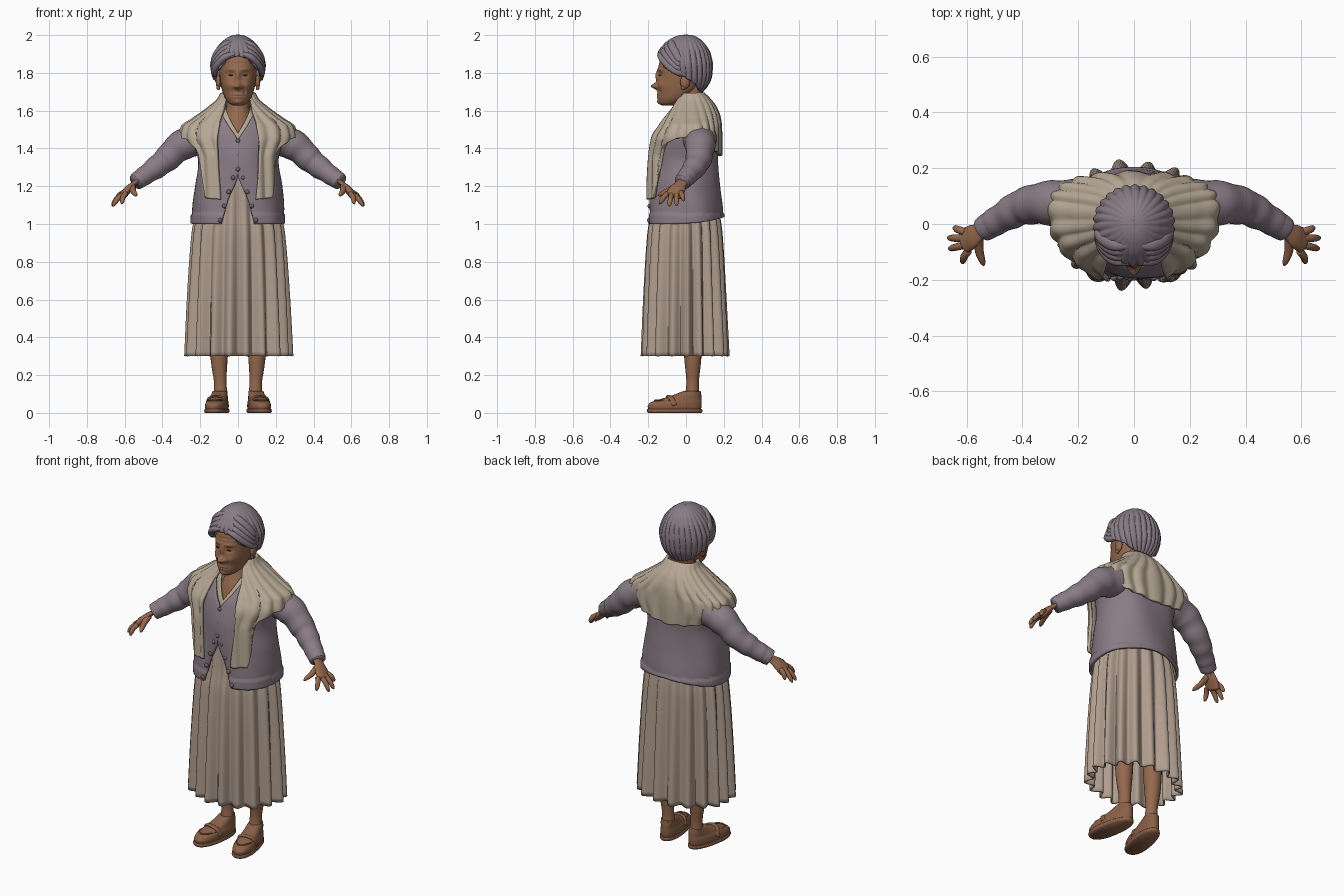
import bpy, bmesh
from math import sin, cos, pi, asin, exp, copysign
from mathutils import Vector, Matrix

if "Cube" in bpy.data.objects:
    bpy.data.objects.remove(bpy.data.objects["Cube"], do_unlink=True)


def material(name, rgb):
    m = bpy.data.materials.new(name)
    m.use_nodes = True
    m.diffuse_color = (*rgb, 1)
    m.node_tree.nodes["Principled BSDF"].inputs["Base Color"].default_value = (*rgb, 1)
    return m


SKIN = material("warm skin", (.30, .14, .075))
HAIR = material("lilac grey hair", (.25, .20, .235))
WOOL = material("mauve wool", (.255, .20, .235))
CREAM = material("cream knit", (.47, .39, .30))
LINEN = material("beige linen", (.43, .335, .27))
LEATHER = material("brown leather", (.25, .115, .062))
DARK = material("dark brown", (.06, .035, .025))
BUTTON = material("button grey", (.16, .125, .15))


def interp(t, table):
    """Monotone smooth interpolation of rows (key, values...)."""
    if t <= table[0][0]:
        return table[0][1:]
    if t >= table[-1][0]:
        return table[-1][1:]
    i = max(k for k in range(len(table) - 1) if table[k][0] <= t)
    h = table[i + 1][0] - table[i][0]
    f = (t - table[i][0]) / h

    def slope(k, c):
        if k < 0 or k > len(table) - 2:
            k = min(max(k, 0), len(table) - 2)
        return (table[k + 1][c] - table[k][c]) / (table[k + 1][0] - table[k][0])

    def tangent(k, c):
        p, q = slope(k - 1, c), slope(k, c)
        return 2 * p * q / (p + q) if p * q > 0 else 0

    out = []
    for c in range(1, len(table[0])):
        a, b = table[i][c], table[i + 1][c]
        out.append(a + (b - a) * f * f * (3 - 2 * f)
                   + h * f * (1 - f) * (tangent(i, c) * (1 - f) - tangent(i + 1, c) * f))
    return out


def finish(bm, name, mat, thick=0):
    bmesh.ops.remove_doubles(bm, verts=bm.verts, dist=1e-5)
    bmesh.ops.recalc_face_normals(bm, faces=bm.faces)
    me = bpy.data.meshes.new(name)
    bm.to_mesh(me)
    bm.free()
    me.materials.append(mat)
    me.shade_smooth()
    ob = bpy.data.objects.new(name, me)
    bpy.context.collection.objects.link(ob)
    if thick:
        s = ob.modifiers.new("thickness", "SOLIDIFY")
        s.thickness, s.offset = thick, 0
    return ob


def skin_grid(bm, grid, caps=False):
    for r, s in zip(grid, grid[1:]):
        for j in range(len(r) - 1):
            bm.faces.new((r[j], r[j + 1], s[j + 1], s[j]))
    if caps:
        for r in (grid[0], grid[-1]):
            bm.faces.new(r[:-1])


def sheet(name, mat, rings, low, gap=((0, 0), (3, 0)), fold=None, cols=96, rows=40,
          thick=0, power=1, n=2.0, caps=False, shape=None):
    """Wrapped surface. rings: z, half width, front y, back y, mid y.
    low: bottom height by distance from the front (0) to the back (1)."""
    bm, grid, top = bmesh.new(), [], rings[-1][0]
    for i in range(rows + 1):
        row = []
        for j in range(cols + 1):
            u = j / cols
            z = top - (top - interp(min(u, 1 - u) * 2, low)[0]) * (i / rows) ** power
            a, yf, yb, yc = interp(z, rings)
            s = asin(min(1, interp(z, gap)[0] / a) ** (n / 2)) if a > 0 else 0
            p = s + u * 2 * (pi - s)
            o = fold(p, z) if fold else 0
            sx = copysign(abs(sin(p)) ** (2 / n), sin(p))
            sy = copysign(abs(cos(p)) ** (2 / n), -cos(p))
            co = Vector((sx * (a + o), yc + sy * ((yb - yc if sy > 0 else yc - yf) + o), z))
            row.append(bm.verts.new(shape(co) if shape else co))
        grid.append(row)
    skin_grid(bm, grid)
    if caps:
        for r in (grid[0], grid[-1]):
            bm.faces.new(r[:-1])
    return finish(bm, name, mat, thick)


def tube(name, mat, pts, side=1, flat=1.0, steps=24, segs=20, ripple=0, tip=False):
    """Round limb through points (x, y, z, radius), mirrored by side."""
    table = [(k, *p) for k, p in enumerate(pts)]
    end = len(pts) - 1
    bm, grid = bmesh.new(), []
    for i in range(steps + 1):
        f = i / steps
        t = f * end
        x, y, z, r = interp(t, table)
        e = .02
        d = (Vector(interp(min(t + e, end), table)[:3]) - Vector(interp(max(t - e, 0), table)[:3])).normalized()
        w = (Vector((0, 1, 0)) - d * d.y).normalized()
        v = d.cross(w)
        r *= (1 - .98 * f ** 8) ** .5 if tip else 1
        r += ripple * sin(f * 30)
        ring = [Vector((x, y, z)) + w * r * cos(q) + v * r * flat * sin(q)
                for q in (2 * pi * k / segs for k in range(segs))]
        ring = [bm.verts.new((c.x * side, c.y, c.z)) for c in ring]
        grid.append(ring + ring[:1])
    skin_grid(bm, grid, caps=True)
    return finish(bm, name, mat)


def ball(name, mat, loc, size, segs=16):
    bm = bmesh.new()
    bmesh.ops.create_uvsphere(bm, u_segments=segs, v_segments=segs // 2, radius=1,
                              matrix=Matrix.Translation(loc) @ Matrix.Diagonal((*size, 1)))
    return finish(bm, name, mat)


def flat_low(z):
    return ((0, z), (1, z))


# Pleated skirt, deepest folds at the hem
def pleats(p, z):
    t = min(1, max(0, (1.3 - z)))
    return -.022 * t ** .6 * cos(18 * p + .5 * sin(3 * p)) + .005 * t * cos(7 * p + 1)


sheet("skirt", LINEN, [(.3, .263, -.212, .206, 0), (.6, .252, -.205, .195, 0), (.95, .232, -.19, .18, 0),
                       (1.08, .21, -.17, .165, 0), (1.3, .19, -.155, .15, 0)],
      flat_low(.3), fold=pleats, cols=288, rows=40, thick=.008)

# Blouse with its open collar, then the cardigan over it
sheet("blouse", CREAM, [(1.2, .19, -.165, .15, 0), (1.45, .2, -.147, .15, .02), (1.55, .17, -.105, .14, .03),
                        (1.62, .085, -.065, .1, .03)],
      flat_low(1.26), gap=((1.48, 0), (1.54, .035), (1.62, .07)), thick=.008)


def knit(p, z):
    return .004 * cos(5 * p + 9 * z) + (.006 if z < 1.05 else 0)


sheet("cardigan", WOOL, [(1, .237, -.192, .19, 0), (1.08, .236, -.19, .185, 0), (1.2, .224, -.188, .172, 0),
                         (1.33, .205, -.184, .165, .02), (1.47, .235, -.155, .165, .05),
                         (1.55, .19, -.11, .15, .04), (1.62, .1, -.07, .12, .03)],
      ((0, 1), (.3, 1.0), (1, 1.04)), gap=((1, .085), (1.12, .055), (1.27, 0), (1.43, 0), (1.52, .05), (1.6, .095)),
      fold=knit, cols=128, rows=64, thick=.014, n=2.3)


# Shawl: short over the back and shoulders, two long front panels
def drape(p, z):
    return .006 * cos(20 * p + 4 * z) * min(1, (1.7 - z) * 6)


sheet("shawl", CREAM, [(1.12, .245, -.208, .18, 0), (1.35, .25, -.202, .177, .02), (1.4, .27, -.193, .178, .04),
                       (1.46, .3, -.178, .178, .06), (1.51, .29, -.145, .176, .06), (1.555, .23, -.115, .172, .05),
                       (1.61, .155, -.08, .155, .04), (1.66, .1, -.045, .12, .035), (1.69, .085, -.02, .09, .03)],
      ((0, 1.13), (.14, 1.14), (.19, 1.4), (.3, 1.45), (.55, 1.47), (.75, 1.39), (1, 1.36)),
      gap=((1.13, .095), (1.4, .11), (1.55, .09), (1.66, .06)),
      fold=drape, cols=200, rows=60, thick=.018, n=2.4)

for k in range(3):
    ball("button", BUTTON, (0, -.195 + .011 * k, 1.29 + .075 * k), (.012, .008, .012))
for side in (1, -1):
    for k in range(4):
        ball("hem_button", BUTTON, (side * (.095 - .023 * k), -.196 + .002 * k, 1.02 + .075 * k), (.012, .01, .012))

# Neck and head
sheet("neck", SKIN, [(1.45, .12, -.125, .1, 0), (1.55, .085, -.09, .1, .02), (1.64, .06, -.048, .09, .03),
                     (1.74, .06, -.03, .09, .03)], flat_low(1.45))

# Face relief: |x|, z, spread x, spread z, push
RELIEF = [(0, 1.785, .013, .03, .014), (0, 1.73, .015, .017, .036), (.018, 1.727, .009, .009, .012),
          (.052, 1.735, .024, .022, .01), (.038, 1.79, .02, .013, -.013), (.038, 1.79, .014, .007, .008),
          (.036, 1.818, .026, .009, .006), (0, 1.677, .026, .013, .009), (0, 1.678, .03, .003, -.009),
          (0, 1.645, .02, .014, .011), (.036, 1.703, .005, .018, -.006), (0, 1.852, .05, .003, -.003)]


def face(co):
    if co.y < -.02:
        for x, z, sx, sz, push in RELIEF:
            co.y -= push * exp(-((abs(co.x) - x) / sx) ** 2 - ((co.z - z) / sz) ** 2)
    return co


sheet("head", SKIN, [(1.627, .025, -.125, -.07, -.1), (1.64, .048, -.14, -.03, -.08), (1.67, .07, -.147, .01, -.05),
                     (1.72, .087, -.15, .06, -.02), (1.8, .098, -.148, .09, -.01), (1.87, .1, -.138, .1, 0),
                     (1.95, .06, -.07, .06, 0)],
      flat_low(1.627), cols=144, rows=90, shape=face, caps=True, n=2.2)

# Swept back hair with rolled waves over the temples
sheet("hair", HAIR, [(1.7, .06, -.03, .08, .02), (1.73, .1, -.06, .105, .01), (1.78, .128, -.115, .128, 0),
                     (1.84, .138, -.145, .133, 0), (1.9, .122, -.142, .122, 0), (1.95, .09, -.11, .095, 0),
                     (1.98, .055, -.07, .062, 0), (1.994, .025, -.03, .03, 0), (1.997, 0, 0, 0, 0)],
      ((0, 1.89), (.12, 1.875), (.25, 1.82), (.45, 1.785), (.6, 1.75), (.75, 1.71), (1, 1.7)),
      fold=lambda p, z: .004 * cos(26 * p + 14 * z) * min(1, (2 - z) * 9), cols=208, rows=60,
      thick=.012, power=2)

for side in (1, -1):
    for k in range(4):
        h = .022 * k
        tube("hair_wave", HAIR, [(.005, -.135 + h * .9, 1.905 + h, .012), (.065, -.128 + h * .8, 1.885 + h, .022),
                                 (.112, -.085 + h * .5, 1.835 + h, .023), (.127, -.03, 1.8 + h, .02),
                                 (.112, .03, 1.785 + h, .008)], side, flat=.8, tip=True)
    ball("ear", SKIN, (side * .104, -.005, 1.752), (.014, .026, .036))
    ball("earlobe", SKIN, (side * .104, -.015, 1.722), (.01, .012, .014))
    ball("eye", DARK, (side * .038, -.139, 1.788), (.012, .006, .0035))

    # Sleeves, cuffs and hands
    tube("sleeve", WOOL, [(.19, .07, 1.46, .092), (.3, .075, 1.415, .08), (.385, .066, 1.338, .067),
                          (.46, .03, 1.28, .056), (.535, -.015, 1.228, .043)], side, steps=60, segs=28, ripple=.002)
    tube("cuff", WOOL, [(.51, 0, 1.245, .048), (.53, -.012, 1.231, .047), (.542, -.02, 1.222, .044)], side, segs=28)
    tube("palm", SKIN, [(.52, -.008, 1.236, .03), (.55, -.025, 1.214, .03), (.58, -.045, 1.185, .043),
                        (.605, -.06, 1.155, .046), (.612, -.065, 1.146, .036)], side, flat=.45)
    for k, (x, y, z) in enumerate([(.645, -.012, 1.12), (.668, -.05, 1.095), (.664, -.09, 1.092), (.615, -.14, 1.105)]):
        b = Vector((.606 - .004 * k, -.028 - .023 * k, 1.168 - .002 * k))
        m = b.lerp(Vector((x, y, z)), .5)
        tube("finger", SKIN, [(*b, .014), (m.x + .005, m.y, m.z + .006, .0135), (x, y, z, .011)],
             side, steps=14, segs=12, tip=True)
    tube("thumb", SKIN, [(.56, -.045, 1.2, .02), (.555, -.095, 1.175, .016), (.538, -.15, 1.15, .012)],
         side, steps=14, segs=12, tip=True)

    # Legs and slip-on shoes turned slightly outward
    tube("leg", SKIN, [(.1, .035, .6, .06), (.1, .036, .3, .046), (.094, .035, .16, .033),
                       (.093, .032, .1, .036), (.098, .01, .07, .036)], side)
    turn = Matrix.Translation((side * .1, 0, 0)) @ Matrix.Rotation(side * .17, 4, "Z")
    parts = [
        sheet("shoe", LEATHER, [(.012, .052, -.2, .078, -.08), (.035, .057, -.205, .083, -.08),
                                (.055, .055, -.19, .084, -.07), (.072, .048, -.14, .083, -.04),
                                (.092, .043, -.075, .082, 0), (.115, .038, -.015, .078, .03)],
              flat_low(.012), caps=True, n=2.3, cols=64),
        sheet("sole", LEATHER, [(0, .056, -.203, .082, -.08), (.01, .061, -.21, .087, -.08),
                                (.02, .059, -.208, .086, -.08)], flat_low(0), caps=True, n=2.3, cols=64, rows=8),
        tube("shoe_strap", LEATHER, [(-.056, -.07, .04, .014), (-.04, -.085, .077, .014), (0, -.092, .088, .014),
                                     (.04, -.085, .077, .014), (.056, -.07, .04, .014)], flat=.5),
        tube("shoe_seam", LEATHER, [(-.045, -.1, .063, .004), (-.03, -.15, .068, .004), (0, -.168, .066, .004),
                                    (.03, -.15, .068, .004), (.045, -.1, .063, .004)], segs=10)]
    for part in parts:
        part.data.transform(turn)
